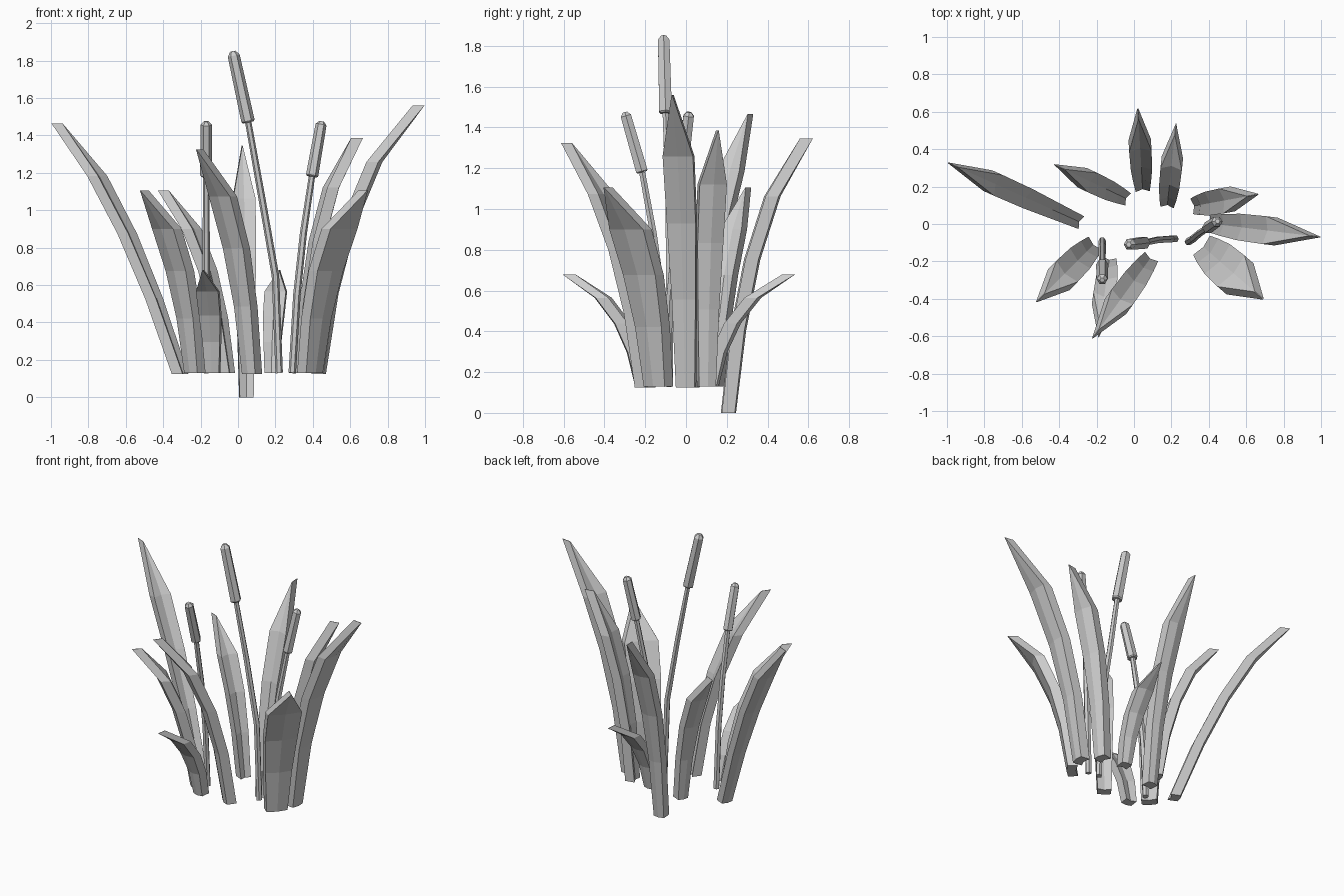
import bpy, bmesh
from mathutils import Vector

if "Cube" in bpy.data.objects:
    bpy.data.objects.remove(bpy.data.objects["Cube"])


def finish(bm, name):
    bmesh.ops.recalc_face_normals(bm, faces=bm.faces)
    me = bpy.data.meshes.new(name)
    bm.to_mesh(me)
    bm.free()
    bpy.context.collection.objects.link(bpy.data.objects.new(name, me))


def loft(bm, rings):
    # skin a list of closed rings and cap both ends
    vs = [[bm.verts.new(p) for p in r] for r in rings]
    n = len(vs[0])
    for a, b in zip(vs, vs[1:]):
        for i in range(n):
            j = (i + 1) % n
            bm.faces.new((a[i], a[j], b[j], b[i]))
    bm.faces.new(vs[0][::-1])
    bm.faces.new(vs[-1])


# leaf blade: folded strip of constant thickness that bends outward to a point
HEIGHTS = (0, .3, .56, .79, 1)
BEND = (0, .10, .27, .53, 1)
WIDTHS = (.62, .78, .95, 1, .02)


def blade(name, base, tip, z0, z1, width, straight=0):
    b, t = Vector((*base, 0)), Vector((*tip, 0))
    out = (t - b).normalized()
    t -= out * .035
    side = Vector((-out.y, out.x, 0))
    rings = []
    for h, k, w in zip(HEIGHTS, BEND, WIDTHS):
        k += (h - k) * straight
        c = b.lerp(t, k) + Vector((0, 0, z0 + (z1 - z0) * h))
        s, fold = side * width * w / 2, .018 * min(1, w * 1.2)
        th = .032
        rings.append([c + s - out * th, c + out * (fold - th), c - s - out * th,
                      c - s + out * th, c + out * (fold + th - .005), c + s + out * th])
    bm = bmesh.new()
    loft(bm, rings)
    finish(bm, name)


BLADES = [
    ((-.31, .02), (-1.0, .33), .125, 1.465, .12, .55),
    ((-.06, .145), (-.43, .32), .13, 1.105, .115, .1),
    ((.045, .205), (.02, .625), 0, 1.345, .12, .1),
    ((.18, .12), (.225, .54), .13, .68, .115, 0),
    ((.34, .10), (.67, .16), .13, 1.385, .135, 0),
    ((.43, .0), (1.0, -.07), .125, 1.56, .15, .1),
    ((.385, -.135), (.695, -.405), .13, 1.105, .22, .1),
    ((.075, -.20), (-.225, -.615), .125, 1.325, .14, .1),
    ((-.135, -.21), (-.19, -.61), .13, .68, .12, 0),
    ((-.23, -.125), (-.525, -.42), .13, 1.105, .16, .1),
]
for i, args in enumerate(BLADES):
    blade(f"leaf_blade_{i + 1}", *args)


def tube(bm, pts, radii, sides=6):
    axis = (Vector(pts[-1]) - Vector(pts[0])).normalized()
    u = axis.cross(Vector((0, 1, 0))).normalized()
    v = axis.cross(u)
    from math import cos, sin, tau
    loft(bm, [[Vector(p) + (u * cos(tau * i / sides) + v * sin(tau * i / sides)) * r
               for i in range(sides)] for p, r in zip(pts, radii)])


# reed: bent stem with a thick seed head
def reed(n, stem, top, r):
    bm = bmesh.new()
    tube(bm, stem, (.02, .02, .019, .017))
    finish(bm, f"reed_stem_{n}")
    a, b = Vector(stem[-1]), Vector(top)
    bm = bmesh.new()
    tube(bm, [a, a.lerp(b, .02), a.lerp(b, .94), b], (r * .8, r, r * .9, r * .4))
    finish(bm, f"seed_head_{n}")


reed(1, [(.22, -.08, .13), (.20, -.08, .65), (.125, -.085, 1.08), (.055, -.1, 1.47)],
     (-.028, -.11, 1.85), .036)
reed(2, [(-.17, -.09, .13), (-.17, -.115, .55), (-.17, -.16, .88), (-.17, -.215, 1.18)],
     (-.17, -.3, 1.475), .033)
reed(3, [(.29, -.095, .13), (.315, -.08, .55), (.35, -.05, .88), (.395, -.02, 1.18)],
     (.447, .015, 1.475), .033)
